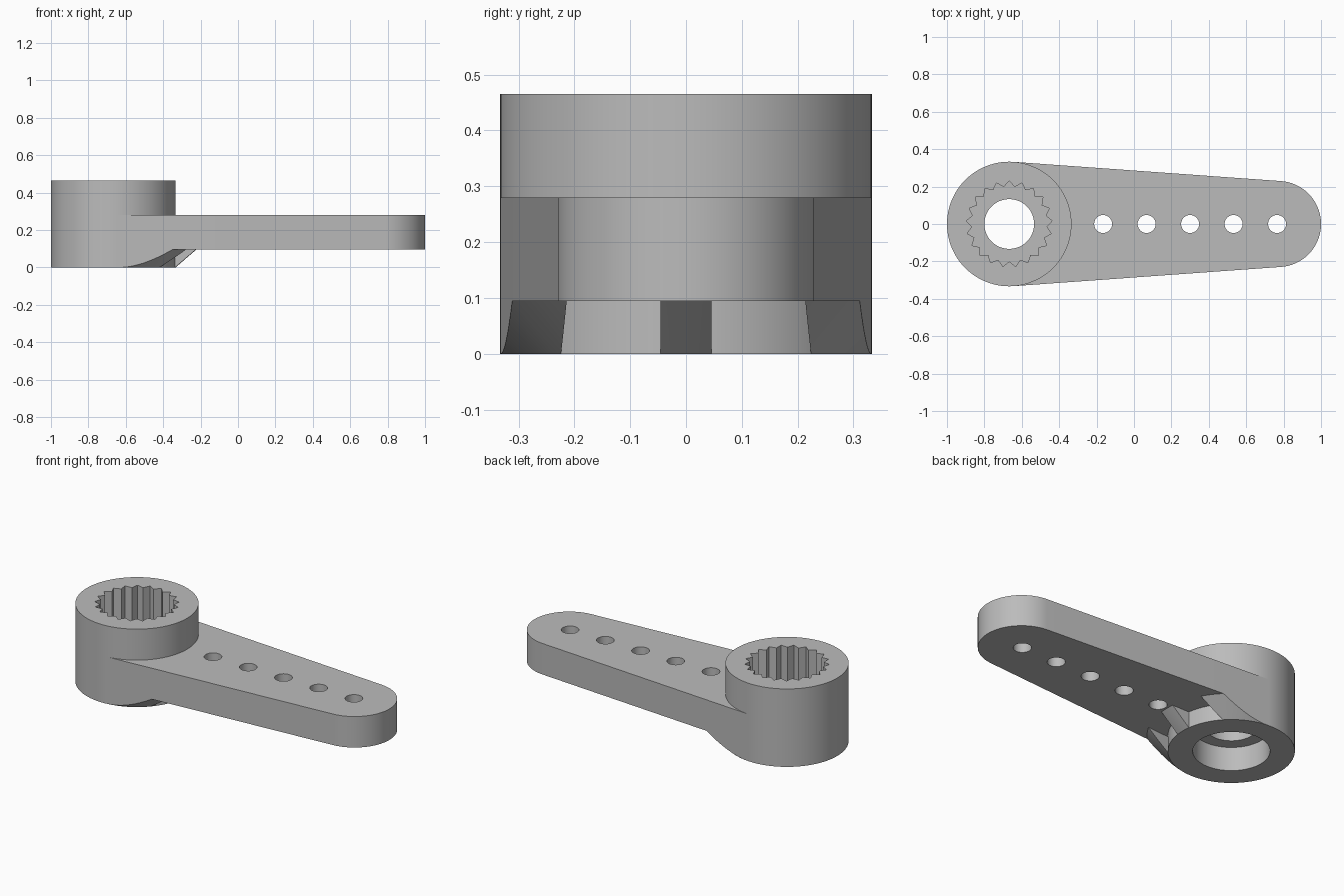
import bpy
import bmesh
from math import sin, cos, pi, acos
from mathutils import Vector

cube = bpy.data.objects.get("Cube")
if cube:
    bpy.data.objects.remove(cube, do_unlink=True)

HUB, HUB_R, HUB_TOP = Vector((-0.667, 0)), 0.333, 0.465
TIP, TIP_R = Vector((0.77, 0)), 0.23
ARM_LOW, ARM_TOP = 0.095, 0.28
RIB_W = 0.092
TILT = acos((HUB_R - TIP_R) / (TIP.x - HUB.x))  # direction of the arm side's normal

grey = bpy.data.materials.new("grey plastic")
grey.use_nodes = True
grey.diffuse_color = (0.5, 0.5, 0.5, 1)
grey.node_tree.nodes["Principled BSDF"].inputs["Base Color"].default_value = grey.diffuse_color


def polar(centre, r, a):
    return centre + Vector((cos(a), sin(a))) * r


def circle(centre, r, n=96):
    return [polar(centre, r, 2 * pi * i / n) for i in range(n)]


def prism(name, outline, z0, z1, top=None):
    """Solid between a lower outline and an upper one."""
    bm = bmesh.new()
    low = [bm.verts.new((p.x, p.y, z0)) for p in outline]
    high = [bm.verts.new((p.x, p.y, z1)) for p in (top or outline)]
    bm.faces.new(low)
    bm.faces.new(high)
    for i in range(len(low)):
        j = (i + 1) % len(low)
        bm.faces.new((low[i], low[j], high[j], high[i]))
    bmesh.ops.recalc_face_normals(bm, faces=bm.faces)
    mesh = bpy.data.meshes.new(name)
    bm.to_mesh(mesh)
    bm.free()
    mesh.materials.append(grey)
    ob = bpy.data.objects.new(name, mesh)
    bpy.context.collection.objects.link(ob)
    return ob


def activate(ob):
    bpy.ops.object.select_all(action='DESELECT')
    ob.select_set(True)
    bpy.context.view_layer.objects.active = ob


def combine(ob, tool, operation='DIFFERENCE'):
    """Apply a boolean and discard the tool."""
    mod = ob.modifiers.new("cut", 'BOOLEAN')
    mod.operation, mod.solver, mod.object = operation, 'EXACT', tool
    activate(ob)
    bpy.ops.object.modifier_apply(modifier=mod.name)
    bpy.data.objects.remove(tool, do_unlink=True)


# Hub with a toothed socket, a through hole and a counterbore below
TEETH = 21
star = [polar(HUB, 0.2 if i % 2 else 0.23, pi / 2 + pi * i / TEETH) for i in range(2 * TEETH)]
hub = prism("hub", circle(HUB, HUB_R), 0, HUB_TOP)
combine(hub, prism("socket_cutter", star, 0.2, 0.6))
combine(hub, prism("counterbore_cutter", circle(HUB, 0.203), -0.1, 0.14))
combine(hub, prism("screw_cutter", circle(HUB, 0.133), 0.05, 0.3))

# Tapered arm with a round tip and a row of holes
STEPS = 48
outline = [polar(HUB, HUB_R, TILT)]
outline += [polar(TIP, TIP_R, TILT - 2 * TILT * i / STEPS) for i in range(STEPS + 1)]
outline.append(polar(HUB, HUB_R, -TILT))
arm = prism("arm", outline, ARM_LOW, ARM_TOP)
combine(arm, prism("hub_cutter", circle(HUB, 0.32), -0.1, 0.6))
for i in range(5):
    centre = Vector((-0.165 + 0.2325 * i, 0))
    combine(arm, prism("hole_cutter", circle(centre, 0.048, 48), -0.1, 0.6))

# Gusset ribs under the arm, trimmed to a cone around the hub
parts = [hub, arm]
for name, angle, outer in (("left_rib", TILT, HUB_R),
                           ("middle_rib", pi / 2, RIB_W / 2),
                           ("right_rib", -TILT, HUB_R)):
    normal = Vector((cos(angle), sin(angle)))
    along = Vector((abs(normal.y), -normal.x * (1 if angle > 0 else -1)))
    inner = outer - RIB_W
    plan = [HUB + normal * outer, HUB + normal * outer + along * 0.6,
            HUB + normal * inner + along * 0.6, HUB + normal * inner]
    rib = prism(name, plan, -0.1, 0.2)
    cone = prism("cone_tool", circle(HUB, HUB_R), 0, ARM_LOW, circle(HUB, 0.443))
    combine(rib, cone, 'INTERSECT')
    combine(rib, prism("hub_cutter", circle(HUB, 0.32), -0.1, 0.6))
    parts.append(rib)

for ob in parts:
    activate(ob)
    bpy.ops.object.shade_smooth_by_angle(angle=pi / 9)
